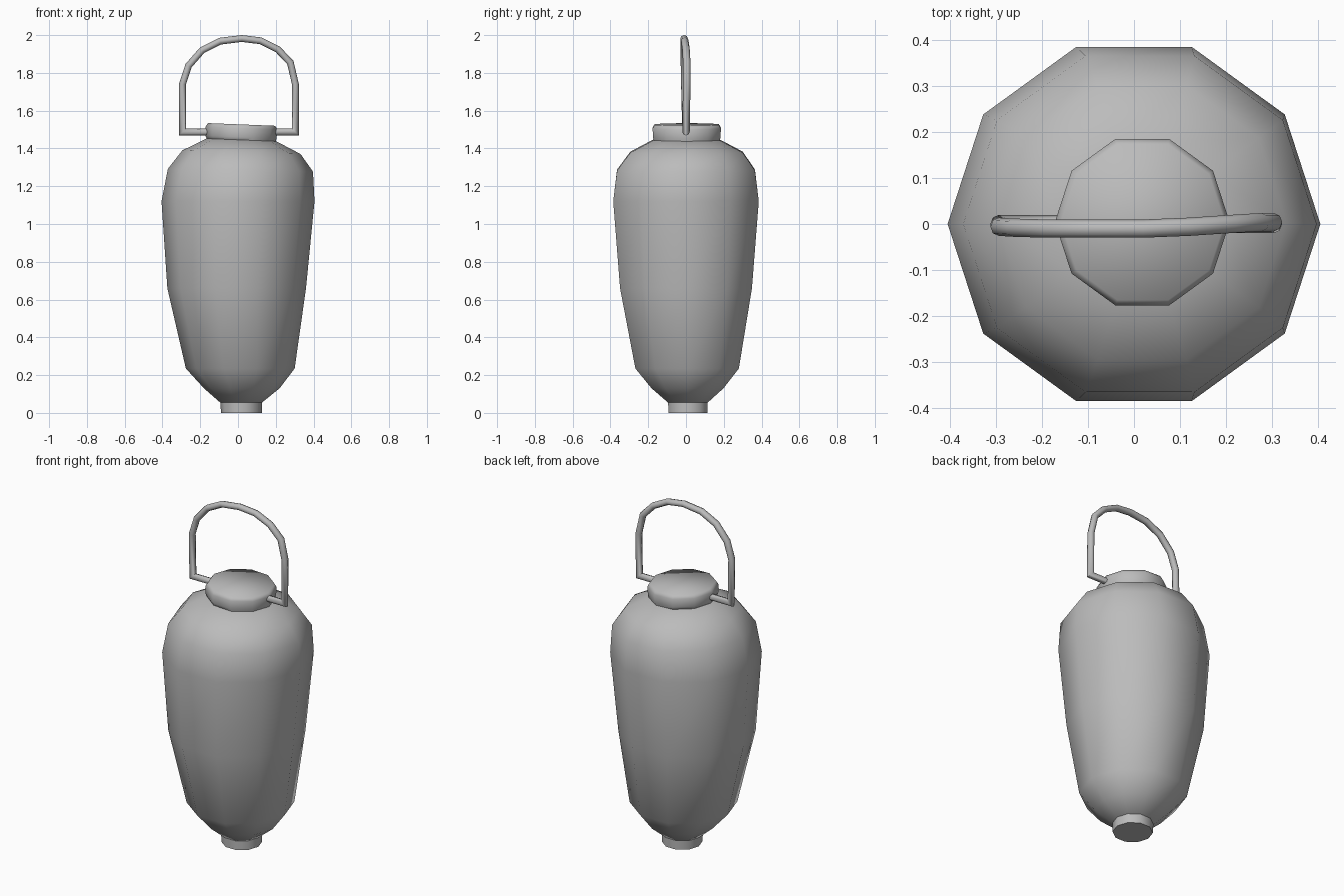
import bpy, bmesh, math
from mathutils import Vector

if "Cube" in bpy.data.objects:
    bpy.data.objects.remove(bpy.data.objects["Cube"])

gray = bpy.data.materials.new("plain gray")
gray.use_nodes = True
COLOR = (0.5, 0.5, 0.5, 1)
gray.diffuse_color = COLOR
gray.node_tree.nodes["Principled BSDF"].inputs["Base Color"].default_value = COLOR


def loft(name, rings, angle):
    """Skin a list of closed rings and cap both ends."""
    bm = bmesh.new()
    loops = [[bm.verts.new(p) for p in ring] for ring in rings]
    n = len(loops[0])
    for a, b in zip(loops, loops[1:]):
        for i in range(n):
            j = (i + 1) % n
            bm.faces.new((a[i], a[j], b[j], b[i]))
    bm.faces.new(loops[0])
    bm.faces.new(loops[-1])
    bmesh.ops.recalc_face_normals(bm, faces=bm.faces)
    mesh = bpy.data.meshes.new(name)
    bm.to_mesh(mesh)
    bm.free()
    mesh.materials.append(gray)
    obj = bpy.data.objects.new(name, mesh)
    bpy.context.collection.objects.link(obj)
    bpy.ops.object.select_all(action='DESELECT')
    obj.select_set(True)
    bpy.context.view_layer.objects.active = obj
    bpy.ops.object.shade_smooth_by_angle(angle=math.radians(angle))
    return obj


def ring(z, r, cx=0.0, cy=0.0, tilt=0.0, sides=10):
    """Horizontal polygon; tilt lowers its left (+x) side."""
    pts = []
    for i in range(sides):
        a = math.tau * i / sides
        x, y = r * math.cos(a), r * math.sin(a)
        pts.append(Vector((cx + x, cy + y, z - tilt * x)))
    return pts


# Foot, body and lid: slightly uneven ten-sided turned shapes
loft("foot", [ring(0, .108, .018, .01), ring(.06, .11, .016, .01)], 50)

loft("body", [
    ring(.05, .105, .016, .01),
    ring(.13, .20, .02, .008),
    ring(.235, .288, .012, .006),
    ring(.66, .367, -.007, 0),
    ring(1.12, .405, 0, 0),
    ring(1.285, .384, .013, 0, .02),
    ring(1.38, .313, .018, .003, .03),
    ring(1.445, .185, .018, .003, .04),
], 60)

loft("lid", [
    ring(1.435, .18, .018, .004, .04),
    ring(1.46, .188, .016, .004, .04),
    ring(1.508, .19, .018, .004, .04),
    ring(1.527, .178, .019, .004, .04),
], 70)

# Carrying handle: mitred tube along a bent path
path = [Vector(p) for p in (
    (-.10, .0, 1.487), (-.294, .0, 1.487), (-.294, -.006, 1.74),
    (-.262, -.008, 1.838), (-.19, -.01, 1.92), (-.095, -.01, 1.968),
    (.02, -.01, 1.982), (.12, -.006, 1.97), (.21, .0, 1.925),
    (.277, .004, 1.855), (.304, .004, 1.74), (.304, .0, 1.487),
    (.12, .0, 1.487))]
SIDES, RADIUS = 8, .018
tube = []
for i, p in enumerate(path):
    into = (p - path[max(i - 1, 0)]).normalized()
    out = (path[min(i + 1, len(path) - 1)] - p).normalized()
    along = (into + out).normalized()
    across = along.cross(Vector((0, 1, 0))).normalized()
    stretch = 1 / max(along.dot(out if out.length else into), .5)
    tube.append([p + across * (RADIUS * stretch * math.cos(math.tau * k / SIDES))
                 + Vector((0, 1.1 * RADIUS * math.sin(math.tau * k / SIDES), 0))
                 for k in range(SIDES)])
loft("handle", tube, 60)
